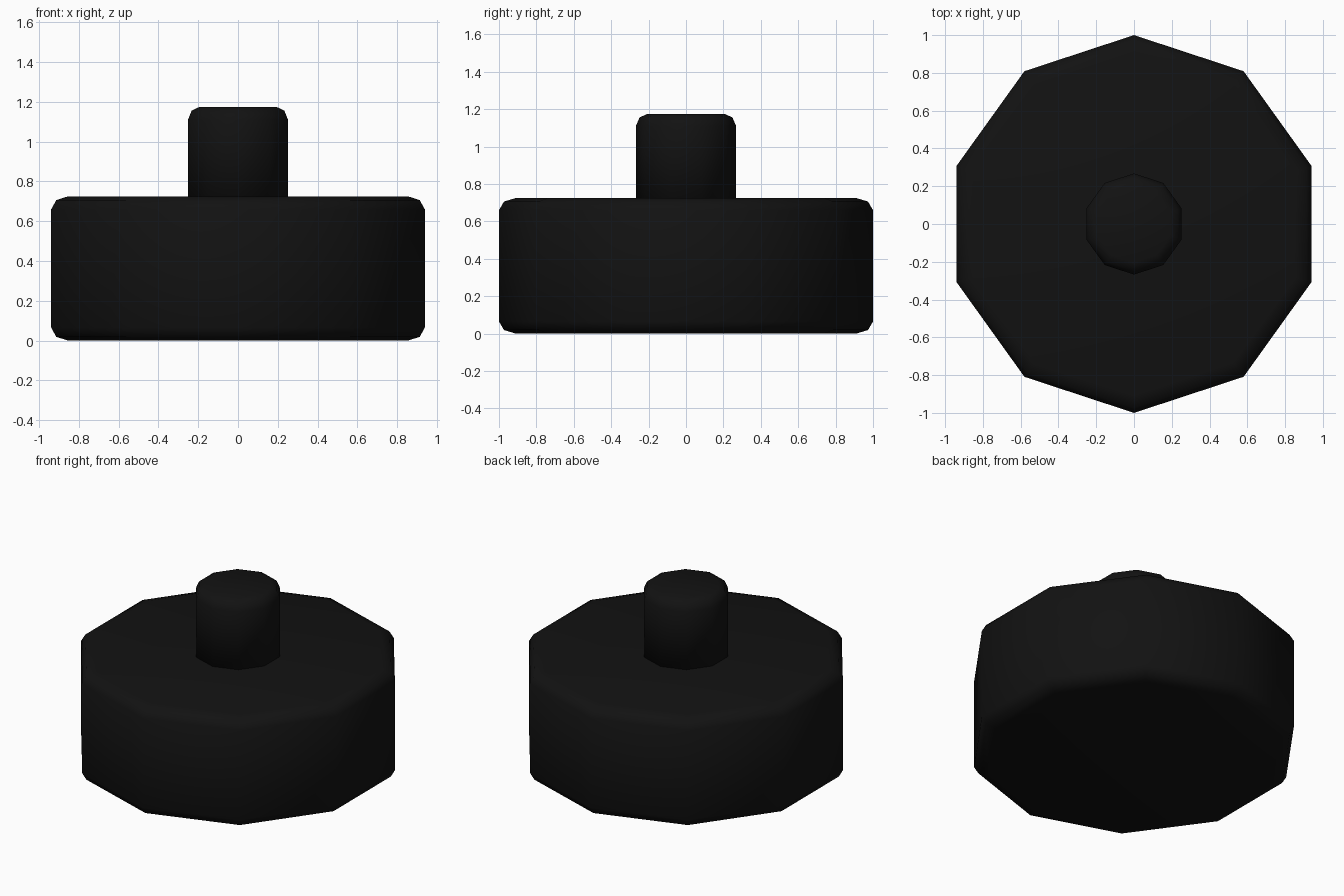
import bpy, bmesh, math

if "Cube" in bpy.data.objects:
    bpy.data.objects.remove(bpy.data.objects["Cube"])

SIDES = 10
X_SQUEEZE = 0.987

black = bpy.data.materials.new("black")
black.diffuse_color = (0.006, 0.006, 0.006, 1)
black.use_nodes = True
black.node_tree.nodes["Principled BSDF"].inputs["Base Color"].default_value = black.diffuse_color


def turned_part(name, profile):
    """Ten-sided solid of revolution from (radius, z) points, capped at both ends."""
    bm = bmesh.new()
    rings = []
    for r, z in profile:
        ring = []
        for i in range(SIDES):
            a = math.pi / 2 + 2 * math.pi * i / SIDES
            ring.append(bm.verts.new((X_SQUEEZE * r * math.cos(a), r * math.sin(a), z)))
        rings.append(ring)
    for lo, hi in zip(rings, rings[1:]):
        for i in range(SIDES):
            j = (i + 1) % SIDES
            bm.faces.new((lo[i], lo[j], hi[j], hi[i]))
    bm.faces.new(rings[0][::-1])
    bm.faces.new(rings[-1])
    for f in bm.faces:
        f.smooth = True
    mesh = bpy.data.meshes.new(name)
    bm.to_mesh(mesh)
    bm.free()
    mesh.materials.append(black)
    obj = bpy.data.objects.new(name, mesh)
    bpy.context.collection.objects.link(obj)
    return obj


# Wide base with rounded rims
turned_part("base", [(0.91, 0), (0.973, 0.019), (1, 0.065),
                     (1, 0.66), (0.973, 0.706), (0.91, 0.725)])

# Central stem, sunk slightly into the base
turned_part("stem", [(0.268, 0.66), (0.268, 1.11), (0.248, 1.156), (0.205, 1.175)])
